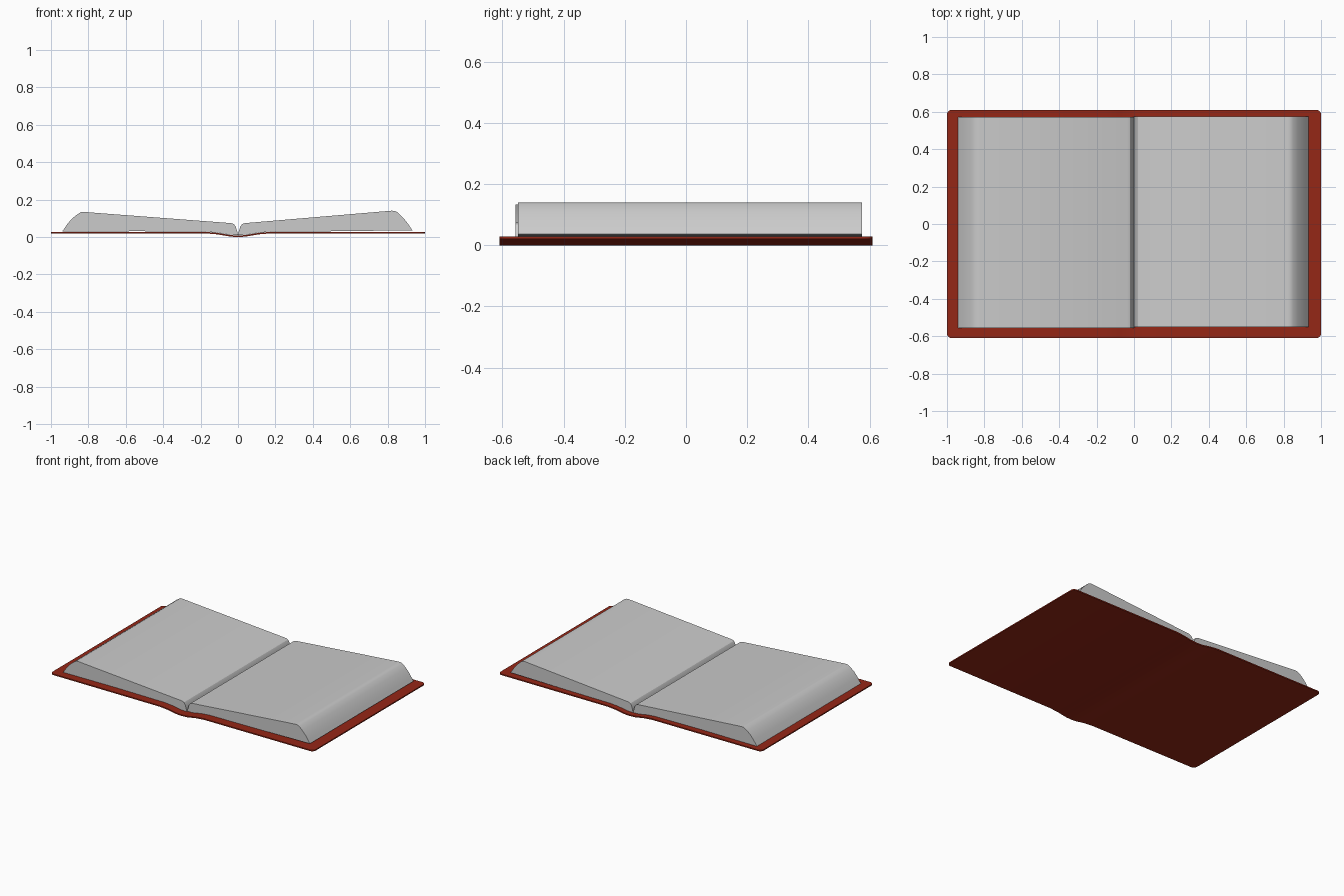
import bpy, bmesh, math

if "Cube" in bpy.data.objects:
    bpy.data.objects.remove(bpy.data.objects["Cube"])


def extrude_profile(name, quads, y0, y1, angle=30):
    """Close an (x, z) outline into a prism running along y."""
    bm = bmesh.new()
    front = [bm.verts.new((x, y0, z)) for x, z in quads]
    back = [bm.verts.new((x, y1, z)) for x, z in quads]
    n = len(quads)
    for i in range(n):
        j = (i + 1) % n
        bm.faces.new((front[i], front[j], back[j], back[i]))
    bm.faces.new(front)
    bm.faces.new(back)
    bmesh.ops.recalc_face_normals(bm, faces=bm.faces)
    return finish(name, bm, angle)


def finish(name, bm, angle=30):
    mesh = bpy.data.meshes.new(name)
    bm.to_mesh(mesh)
    bm.free()
    obj = bpy.data.objects.new(name, mesh)
    bpy.context.collection.objects.link(obj)
    bpy.ops.object.select_all(action='DESELECT')
    obj.select_set(True)
    bpy.context.view_layer.objects.active = obj
    bpy.ops.object.shade_smooth_by_angle(angle=math.radians(angle))
    return obj


# Cover: thin board with a shallow dip along the spine and rounded corners
half = [(0.0, 0.0), (0.04, 0.002), (0.075, 0.008), (0.11, 0.014), (0.17, 0.019), (1.0, 0.020)]
under = [(-x, z) for x, z in half[:0:-1]] + half
top = [(x, z + 0.008) for x, z in reversed(under)]
cover = extrude_profile("cover", under + top, -0.61, 0.61)
bm = bmesh.new()
bm.from_mesh(cover.data)
corners = [e for e in bm.edges
           if all(abs(v.co.x) > 0.99 for v in e.verts)
           and abs(e.verts[0].co.y - e.verts[1].co.y) < 0.01]
bmesh.ops.bevel(bm, geom=corners, offset=0.025, segments=4, profile=0.5, affect='EDGES')
bm.to_mesh(cover.data)
bm.free()
red = bpy.data.materials.new("cover_red")
red.diffuse_color = (0.30, 0.02, 0.008, 1)
red.use_nodes = True
red.node_tree.nodes["Principled BSDF"].inputs["Base Color"].default_value = red.diffuse_color
cover.data.materials.append(red)

# Page blocks: sloped top, curved gutter and curved fore edge
gutter = [(0.0, 0.010), (0.004, 0.030), (0.012, 0.055), (0.021, 0.068), (0.035, 0.074)]
base = [(0.53, 0.031), (0.17, 0.028), (0.11, 0.023), (0.075, 0.017), (0.04, 0.011)]
right_edge = [(0.82, 0.1405), (0.835, 0.14), (0.85, 0.134), (0.875, 0.111),
              (0.90, 0.083), (0.918, 0.057), (0.932, 0.036)]
left_edge = [(0.825, 0.134), (0.84, 0.133), (0.865, 0.117), (0.89, 0.096),
             (0.915, 0.066), (0.94, 0.029)]
extrude_profile("right_pages", gutter + right_edge + base, -0.55, 0.575)
extrude_profile("left_pages", [(-x, z) for x, z in gutter + left_edge + base], -0.557, 0.573)
